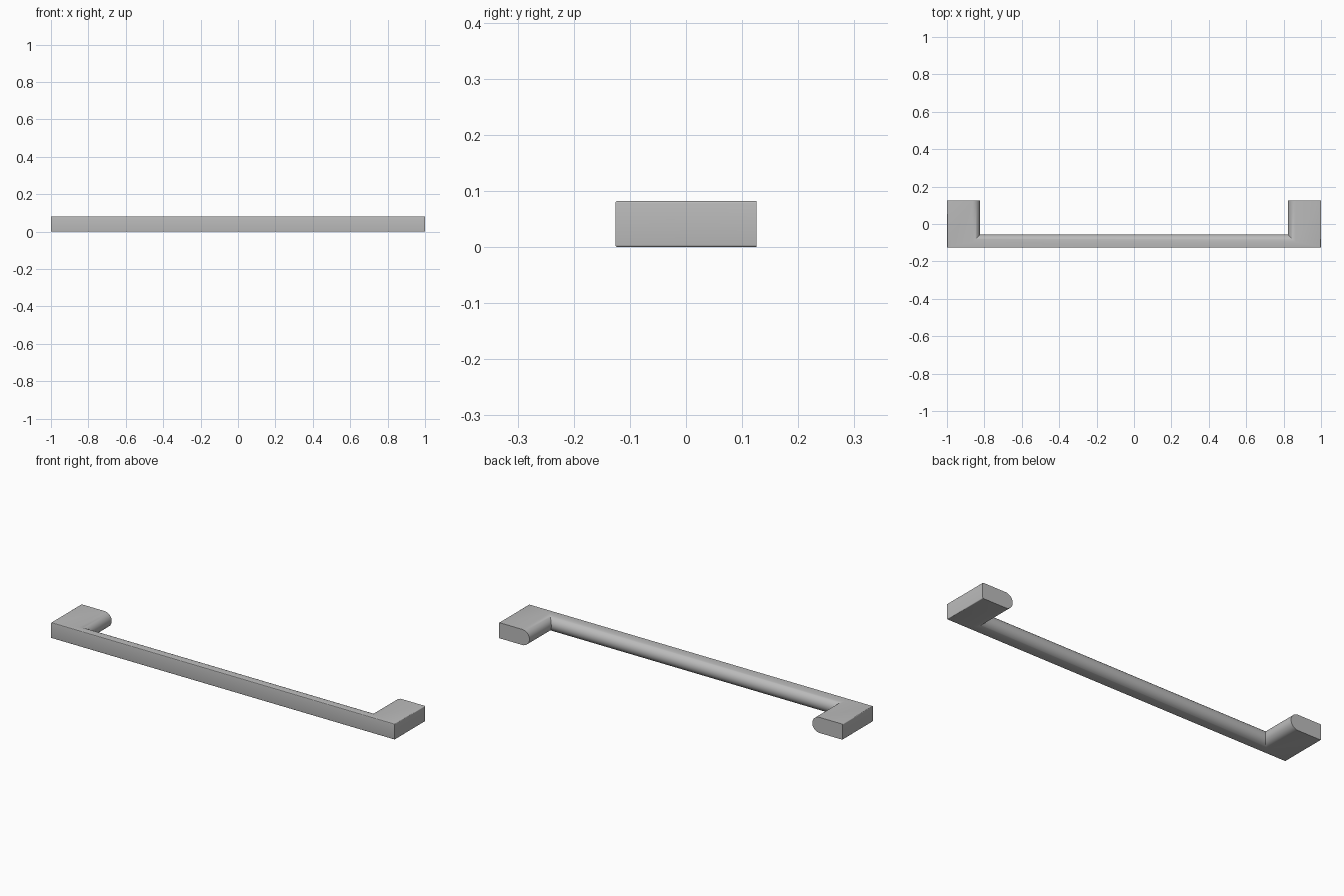
import bpy, bmesh, math

if "Cube" in bpy.data.objects:
    bpy.data.objects.remove(bpy.data.objects["Cube"])

H = 0.082                # height
OX, FY, BY = 1.0, -0.126, 0.126   # outer side, front and back limits
IX, IY = 0.823, -0.056   # inner face of the feet, back face of the bar
R_IN, R_OUT = H / 2, 0.004
N_IN, N_OUT = 16, 4


def arc(r, zc, a0, a1, n):
    """Inset from the flat side and height along a rounded edge."""
    pts = []
    for i in range(n + 1):
        a = a0 + (a1 - a0) * i / n
        pts.append((r - r * math.cos(a), zc + r * math.sin(a)))
    return pts


q = math.pi / 2
# Closed cross-section: rounded inner side upward, then outer side downward
profile = [(True, d, z) for d, z in arc(R_IN, H / 2, -q, q, N_IN)]
profile += [(False, d, z) for d, z in arc(R_OUT, H - R_OUT, q, 0, N_OUT)]
profile += [(False, d, z) for d, z in arc(R_OUT, R_OUT, 0, -q, N_OUT)]


def corner(inner, d):
    return (IX + d, IY - d) if inner else (OX - d, FY + d)


# Stations: left foot end, left mitre, right mitre, right foot end
bm = bmesh.new()
rings = []
for side, at_end in ((-1, True), (-1, False), (1, False), (1, True)):
    ring = []
    for inner, d, z in profile:
        x, y = corner(inner, d)
        ring.append(bm.verts.new((side * x, BY if at_end else y, z)))
    rings.append(ring)

n = len(profile)
for a, b in zip(rings, rings[1:]):
    for i in range(n):
        j = (i + 1) % n
        bm.faces.new((a[i], a[j], b[j], b[i]))
bm.faces.new(rings[0])
bm.faces.new(rings[-1])
bmesh.ops.recalc_face_normals(bm, faces=bm.faces)

mesh = bpy.data.meshes.new("pull_handle")
bm.to_mesh(mesh)
bm.free()
handle = bpy.data.objects.new("pull_handle", mesh)
bpy.context.collection.objects.link(handle)

# Brushed metal grey
metal = bpy.data.materials.new("metal_grey")
metal.diffuse_color = (0.5, 0.5, 0.5, 1)
metal.use_nodes = True
metal.node_tree.nodes["Principled BSDF"].inputs["Base Color"].default_value = metal.diffuse_color
mesh.materials.append(metal)

bpy.context.view_layer.objects.active = handle
handle.select_set(True)
bpy.ops.object.shade_smooth_by_angle(angle=math.radians(35))
